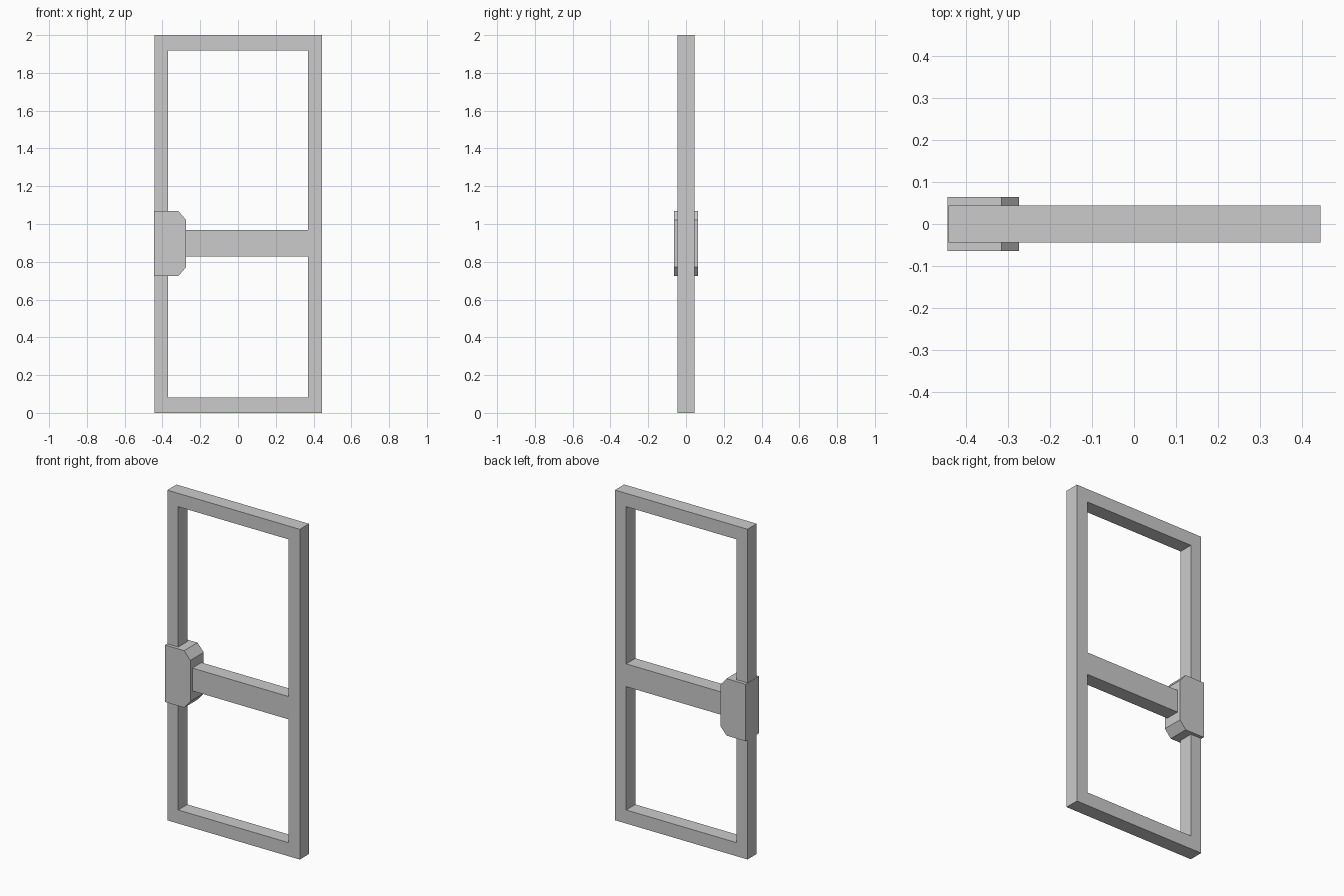
import bpy, bmesh
from mathutils import Vector

if "Cube" in bpy.data.objects:
    bpy.data.objects.remove(bpy.data.objects["Cube"])


def extrude_faces(name, polygons, half_depth):
    """Make a solid from joined (x, z) polygons, centred on y = 0."""
    bm = bmesh.new()
    for poly in polygons:
        bm.faces.new([bm.verts.new((x, -half_depth, z)) for x, z in poly])
    bmesh.ops.remove_doubles(bm, verts=bm.verts[:], dist=1e-5)
    result = bmesh.ops.extrude_face_region(bm, geom=bm.faces[:], use_keep_orig=True)
    moved = [g for g in result["geom"] if isinstance(g, bmesh.types.BMVert)]
    bmesh.ops.translate(bm, verts=moved, vec=Vector((0, 2 * half_depth, 0)))
    bmesh.ops.recalc_face_normals(bm, faces=bm.faces[:])
    mesh = bpy.data.meshes.new(name)
    bm.to_mesh(mesh)
    bm.free()
    obj = bpy.data.objects.new(name, mesh)
    bpy.context.collection.objects.link(obj)
    return obj


# Door frame: stiles, top, bottom and middle rails as one welded grid
xs = [-0.443, -0.37, 0.37, 0.445]
zs = [0.0, 0.082, 0.829, 0.967, 1.919, 2.0]
openings = {(1, 1), (1, 3)}
cells = [
    [(xs[i], zs[j]), (xs[i + 1], zs[j]), (xs[i + 1], zs[j + 1]), (xs[i], zs[j + 1])]
    for i in range(len(xs) - 1)
    for j in range(len(zs) - 1)
    if (i, j) not in openings
]
extrude_faces("door_frame", cells, 0.044)

# Lock housing: block with two clipped corners, wrapped around the left stile
lock_profile = [(-0.445, 0.724), (-0.316, 0.724), (-0.275, 0.772),
                (-0.275, 1.021), (-0.316, 1.069), (-0.445, 1.069)]
extrude_faces("lock_housing", [lock_profile], 0.064)
